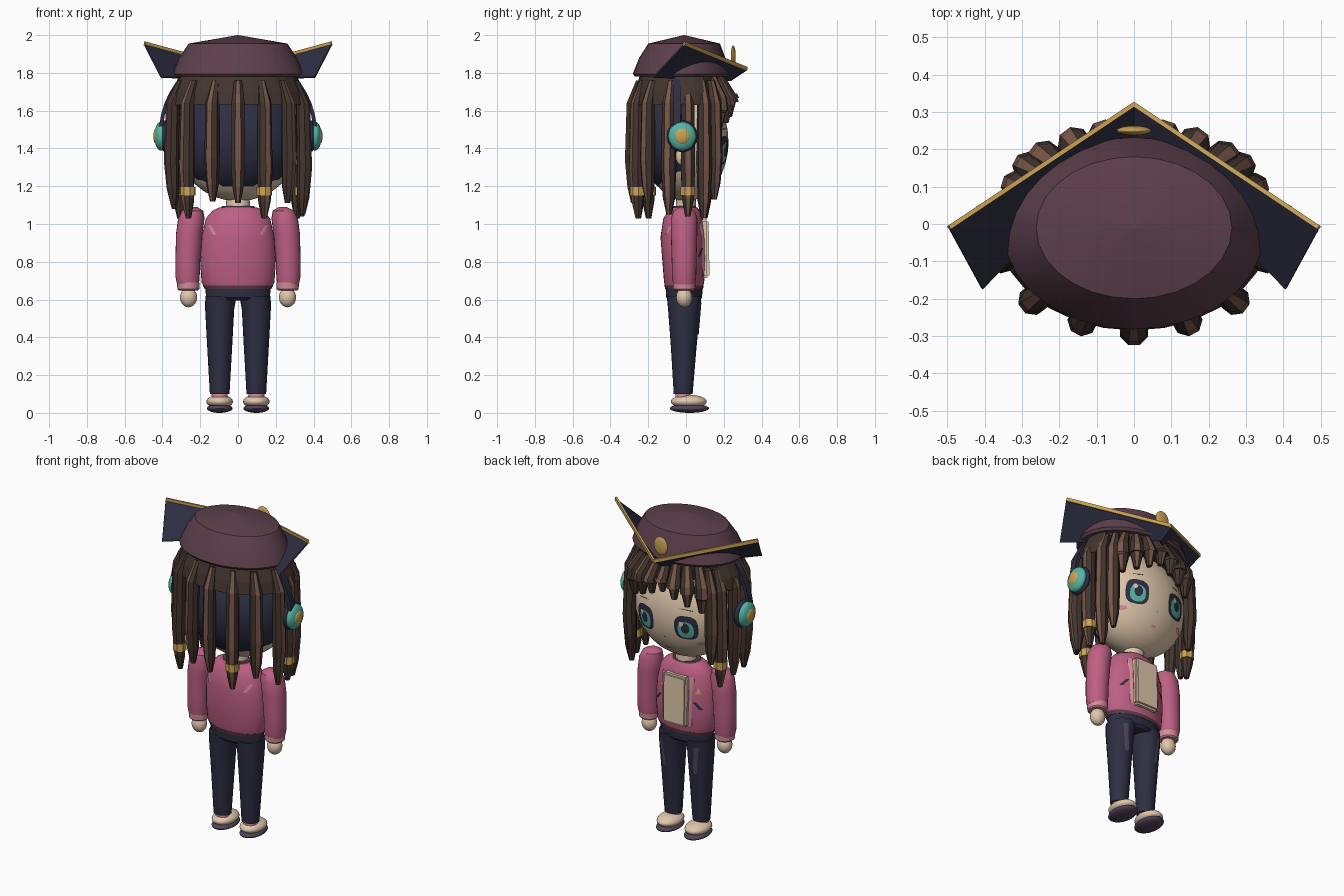
import bpy, bmesh
from math import sin, cos, pi, sqrt, atan2, radians
from mathutils import Vector, Matrix

if "Cube" in bpy.data.objects:
    bpy.data.objects.remove(bpy.data.objects["Cube"])


def material(name, hexcode):
    srgb = [int(hexcode[i:i + 2], 16) / 255 for i in (0, 2, 4)]
    col = [c / 12.92 if c < 0.04 else ((c + 0.055) / 1.055) ** 2.4 for c in srgb] + [1]
    m = bpy.data.materials.new(name)
    m.use_nodes = True
    m.diffuse_color = col
    m.node_tree.nodes["Principled BSDF"].inputs["Base Color"].default_value = col
    return m


MAROON = material("maroon", "5c3f4b")
NAVY = material("navy", "2d2e42")
BROWN = material("dark brown", "43352f")
LIGHT_BROWN = material("light brown", "79584a")
GOLD = material("gold", "cba354")
SKIN = material("cream", "e0c8ac")
PINK = material("pink", "bd6083")
TEAL = material("teal", "54b5a5")
PALE_PINK = material("pale pink", "d58d9c")
MAUVE = material("mauve", "51445a")


def finish(name, bm, mats, smooth=True):
    bmesh.ops.recalc_face_normals(bm, faces=bm.faces)
    mesh = bpy.data.meshes.new(name)
    bm.to_mesh(mesh)
    bm.free()
    ob = bpy.data.objects.new(name, mesh)
    bpy.context.collection.objects.link(ob)
    for m in mats:
        mesh.materials.append(m)
    if smooth:
        bpy.ops.object.select_all(action='DESELECT')
        ob.select_set(True)
        bpy.context.view_layer.objects.active = ob
        bpy.ops.object.shade_smooth_by_angle(angle=radians(40))
    return ob


def loft(name, rings, mats, n=24, base=0.0, smooth=True, keep=None):
    """Skin of elliptical rings (cx, cy, z, rx, ry); the last side takes a second colour."""
    bm = bmesh.new()
    loops = [[bm.verts.new((cx + rx * cos(base + 2 * pi * k / n),
                            cy + ry * sin(base + 2 * pi * k / n), z)) for k in range(n)]
             for cx, cy, z, rx, ry in rings]
    for a, b in zip(loops, loops[1:]):
        for k in range(n):
            j = (k + 1) % n
            f = bm.faces.new((a[k], a[j], b[j], b[k]))
            if len(mats) > 1 and k == n - 1:
                f.material_index = 1
    if keep:
        bad = [f for f in bm.faces if not keep(f.calc_center_median())]
        bmesh.ops.delete(bm, geom=bad, context='FACES')
    else:
        bm.faces.new(loops[0])
        bm.faces.new(loops[-1])
    return finish(name, bm, mats, smooth)


def ellipsoid(name, loc, size, mat, keep=None):
    bm = bmesh.new()
    bmesh.ops.create_uvsphere(bm, u_segments=28, v_segments=16, radius=1,
                              matrix=Matrix.Translation(loc) @ Matrix.Diagonal((*size, 1)))
    if keep:
        bad = [f for f in bm.faces if not keep(f.calc_center_median())]
        bmesh.ops.delete(bm, geom=bad, context='FACES')
    return finish(name, bm, [mat])


def box(name, loc, size, mat, rot=None, bevel=0.0):
    bm = bmesh.new()
    m = Matrix.Translation(loc) @ (rot or Matrix()) @ Matrix.Diagonal((*size, 1))
    bmesh.ops.create_cube(bm, size=1, matrix=m)
    if bevel:
        bmesh.ops.bevel(bm, geom=bm.edges[:], offset=bevel, segments=2, affect='EDGES')
    return finish(name, bm, [mat], False)


def plate(name, outline, surface, mat, lift):
    """Painted patch: an (x, z) outline laid over a surface y = f(x, z)."""
    bm = bmesh.new()
    mx = sum(p[0] for p in outline) / len(outline)
    mz = sum(p[1] for p in outline) / len(outline)

    def vert(x, z):
        y = surface(x, z)
        return bm.verts.new((x, y + (lift if y > 0 else -lift), z))
    loops = [[vert(mx + (x - mx) * t, mz + (z - mz) * t) for x, z in outline] for t in (1, .65, .3)]
    n = len(outline)
    for a, b in zip(loops, loops[1:]):
        for k in range(n):
            bm.faces.new((a[k], a[(k + 1) % n], b[(k + 1) % n], b[k]))
    bm.faces.new(loops[-1])
    ob = finish(name, bm, [mat])
    return ob


def oval(cx, cz, rx, rz, power=1.0, n=20):
    def sp(v):
        return abs(v) ** power * (1 if v >= 0 else -1)
    return [(cx + rx * sp(cos(2 * pi * k / n)), cz + rz * sp(sin(2 * pi * k / n))) for k in range(n)]


def slash(x, z, dx, dz, w):
    return [(x - dx - w, z - dz), (x - dx + w, z - dz), (x + dx + w, z + dz), (x + dx - w, z + dz)]


def ring_surface(rings, side):
    """Front (+1) or back (-1) y of a loft at (x, z)."""
    def f(x, z):
        for a, b in zip(rings, rings[1:]):
            if a[2] <= z <= b[2]:
                t = (z - a[2]) / (b[2] - a[2])
                cx, cy, _, rx, ry = [p + (q - p) * t for p, q in zip(a, b)]
                return cy + side * ry * sqrt(max(0, 1 - ((x - cx) / rx) ** 2))
        return side * 0.1
    return f


# Head, neck and face
HEAD, HR = (0, 0, 1.435), (0.325, 0.225, 0.315)
ellipsoid("head", HEAD, HR, SKIN)
loft("neck", [(0, 0, 1.04, .065, .055), (0, 0, 1.18, .06, .05)], [SKIN])


def face(x, z):
    return HR[1] * sqrt(max(0, 1 - (x / HR[0]) ** 2 - ((z - HEAD[2]) / HR[2]) ** 2))


for s, side in ((-1, "right"), (1, "left")):
    ex, ez = s * 0.14, 1.39
    plate(side + "_eye_outline", oval(ex, ez, .068, .076, .7), face, NAVY, .004)
    plate(side + "_eye_iris", oval(ex, ez - .012, .046, .052, .8), face, TEAL, .007)
    plate(side + "_eye_pupil", oval(ex, ez, .024, .034), face, NAVY, .010)
    plate(side + "_eye_glint", oval(ex + .022, ez + .028, .014, .016), face, SKIN, .013)
    plate(side + "_eyebrow", slash(ex + s * .005, 1.503, .035, -s * .004, .012), face, NAVY, .005)
    plate(side + "_blush", oval(s * .21, 1.285, .028, .013), face, PALE_PINK, .004)
plate("mouth", oval(0, 1.225, .016, .007), face, PALE_PINK, .004)
plate("nose", oval(0, 1.305, .007, .006), face, PALE_PINK, .004)

# Hair: dark under-layer, skirt around the back, then locks
ellipsoid("hair_underlayer", (0, -.015, 1.45), (.34, .245, .30), NAVY, lambda c: c.y < 0)
loft("hair_skirt", [(0, -.01, 1.63, .365, .275), (0, -.01, 1.70, .352, .262), (0, -.01, 1.785, .31, .235)],
     [BROWN], 28, 0, False, lambda c: c.y < .1)
loft("hair_top", [(0, 0, 1.68, .29, .19), (0, 0, 1.80, .29, .2)], [BROWN], 24)


def lock(name, x, y, top, bottom, r, start, banded=False):
    out = atan2(y, x)
    path = [(start, top, .6), (1, top - .12, 1), (1.02, bottom + (top - bottom) * .35, 1.1),
            (1, bottom + .09, .9), (.99, bottom, .4)]
    loft(name, [(x * f, y * f, z, r * w, r * w) for f, z, w in path],
         [BROWN, LIGHT_BROWN], 8, out + pi / 8, False)
    if banded:
        loft(name + "_band", [(x, y, z, r * 1.12, r * 1.12) for z in (1.15, 1.195)], [GOLD], 8, out + pi / 8, False)


LOCKS = [(0, -.28, 1.11, 0), (.14, -.255, 1.03, 1), (-.135, -.255, 1.12, 0), (.265, -.2, 1.11, 0),
         (-.265, -.2, 1.03, 1), (.345, -.09, 1.05, 0), (-.345, -.09, 1.10, 0), (.34, .01, 1.04, 1),
         (-.34, .01, 1.08, 0), (.315, .095, 1.03, 0), (-.31, .1, 1.03, 1), (.28, .15, 1.13, 0),
         (-.28, .15, 1.18, 0)]
for i, (x, y, bottom, banded) in enumerate(LOCKS):
    lock(f"long_lock_{i + 1}", x, y, 1.76, bottom, .037, .87, banded)
for i in range(-3, 4):
    x = i * .078
    lock(f"fringe_lock_{i + 4}", x, .235 * sqrt(1 - (x / .35) ** 2), 1.79, 1.60 - .033 * abs(i), .042, .75)

# Cap: crown, swept brim with trim, badge
loft("cap_crown", [(0, -.025, 1.78, .335, .245), (0, -.025, 1.795, .347, .257), (0, -.02, 1.88, .312, .228),
                   (0, -.01, 1.955, .262, .19), (0, -.01, 2.0, .002, .002)], [MAROON], 28)
A, C = Vector((0, .32, 1.82)), Vector((.405, -.175, 1.78))
B, D = Vector((.495, -.01, 1.955)), Vector((0, .233, 1.762))
for s, side in ((-1, "right"), (1, "left")):
    flip = Matrix.Diagonal((s, 1, 1))
    bm = bmesh.new()
    bm.faces.new([bm.verts.new(flip @ p) for p in (A, B, C, D)])
    brim = finish(side + "_brim", bm, [NAVY], False)
    brim.modifiers.new("thickness", 'SOLIDIFY').thickness = .008
    edge = flip @ (B - A)
    box(side + "_brim_trim", flip @ ((A + B) / 2), (edge.length, .012, .022), GOLD,
        edge.to_track_quat('X', 'Z').to_matrix().to_4x4())
ellipsoid("cap_badge", (0, .25, 1.888), (.047, .013, .057), GOLD)

# Headphones
bm = bmesh.new()
arch = []
for k in range(25):
    a = pi * k / 24
    arch.append([bm.verts.new((r * cos(a), y, 1.47 + (r + .03) * sin(a)))
                 for r, y in ((.40, -.07), (.42, -.07), (.42, -.03), (.40, -.03))])
for p, q in zip(arch, arch[1:]):
    for k in range(4):
        bm.faces.new((p[k], p[(k + 1) % 4], q[(k + 1) % 4], q[k]))
finish("headphone_band", bm, [NAVY])
for s, side in ((-1, "right"), (1, "left")):
    ellipsoid(side + "_ear_cushion", (s * .385, -.02, 1.465), (.03, .082, .084), NAVY)
    ellipsoid(side + "_ear_cup", (s * .408, -.02, 1.465), (.035, .073, .076), TEAL)
    ellipsoid(side + "_ear_cup_centre", (s * .432, -.02, 1.465), (.016, .042, .043), GOLD)
    ellipsoid(side + "_ear", (s * .32, -.02, 1.36), (.025, .035, .05), SKIN)

# Jacket with shirt panel
TORSO = [(0, -.01, .665, .178, .1), (0, -.01, .69, .193, .106), (0, -.01, .8, .2, .115), (0, -.015, .93, .193, .12),
         (0, -.015, 1.03, .17, .105), (0, -.01, 1.07, .135, .085), (0, -.01, 1.088, .1, .07)]
loft("jacket", TORSO, [PINK], 32)
loft("jacket_hem", [(0, -.01, .655, .175, .1), (0, -.01, .675, .187, .104)], [MAROON], 32)
loft("collar", [(0, -.01, 1.08, .1, .072), (0, -.01, 1.094, .085, .062)], [MAROON])
box("shirt_panel", (0, .095, .87), (.165, .054, .31), SKIN, Matrix.Rotation(radians(1), 4, 'X'), .012)
front, back = ring_surface(TORSO, 1), ring_surface(TORSO, -1)
for s, side in ((-1, "right"), (1, "left")):
    plate(side + "_lapel", slash(s * .092, .87, s * .004, .15, .014), front, PALE_PINK, .006)
    plate(side + "_pocket_slit", slash(s * .135, .85, s * -.018, .022, .009), front, NAVY, .005)
    plate(side + "_back_slash", slash(s * .138, .968, s * .014, .024, .009), back, PALE_PINK, .005)
plate("chest_pin", [(-.155, .925), (-.12, .925), (-.1375, .96)], front, GOLD, .007)

# Arms, legs and shoes
for s, side in ((-1, "right"), (1, "left")):
    loft(side + "_sleeve", [(s * x, -.01, z, r, r) for x, z, r in (
        (.265, .68, .058), (.267, .72, .064), (.265, .82, .066), (.258, .95, .07), (.247, 1.03, .07),
        (.24, 1.07, .056), (.236, 1.09, .02))], [PINK])
    loft(side + "_cuff", [(s * .263, -.01, z, r, r) for z, r in ((.648, .05), (.655, .058), (.69, .06))], [PALE_PINK])
    ellipsoid(side + "_hand", (s * .262, -.01, .612), (.045, .042, .053), SKIN)
    LEG = [(s * .097, -.015, .1, .052, .05), (s * .097, -.012, .35, .066, .068),
           (s * .097, -.01, .55, .077, .085), (s * .09, -.01, .62, .083, .092)]
    loft(side + "_trouser_leg", LEG, [NAVY])
    plate(side + "_trouser_rip", slash(s * .115, .5, s * .008, .085, .013), ring_surface(LEG, 1), MAUVE, .005)
    loft(side + "_sock", [(s * .097, -.015, z, .042, .04) for z in (.07, .115)], [PALE_PINK])
    ellipsoid(side + "_shoe", (s * .097, .015, .06), (.07, .095, .036), SKIN)
    ellipsoid(side + "_sole", (s * .097, .018, .024), (.068, .104, .024), MAUVE)
loft("trouser_waist", [(0, -.01, .595, .13, .08), (0, -.01, .61, .17, .095), (0, -.01, .67, .172, .098)], [NAVY], 32)
